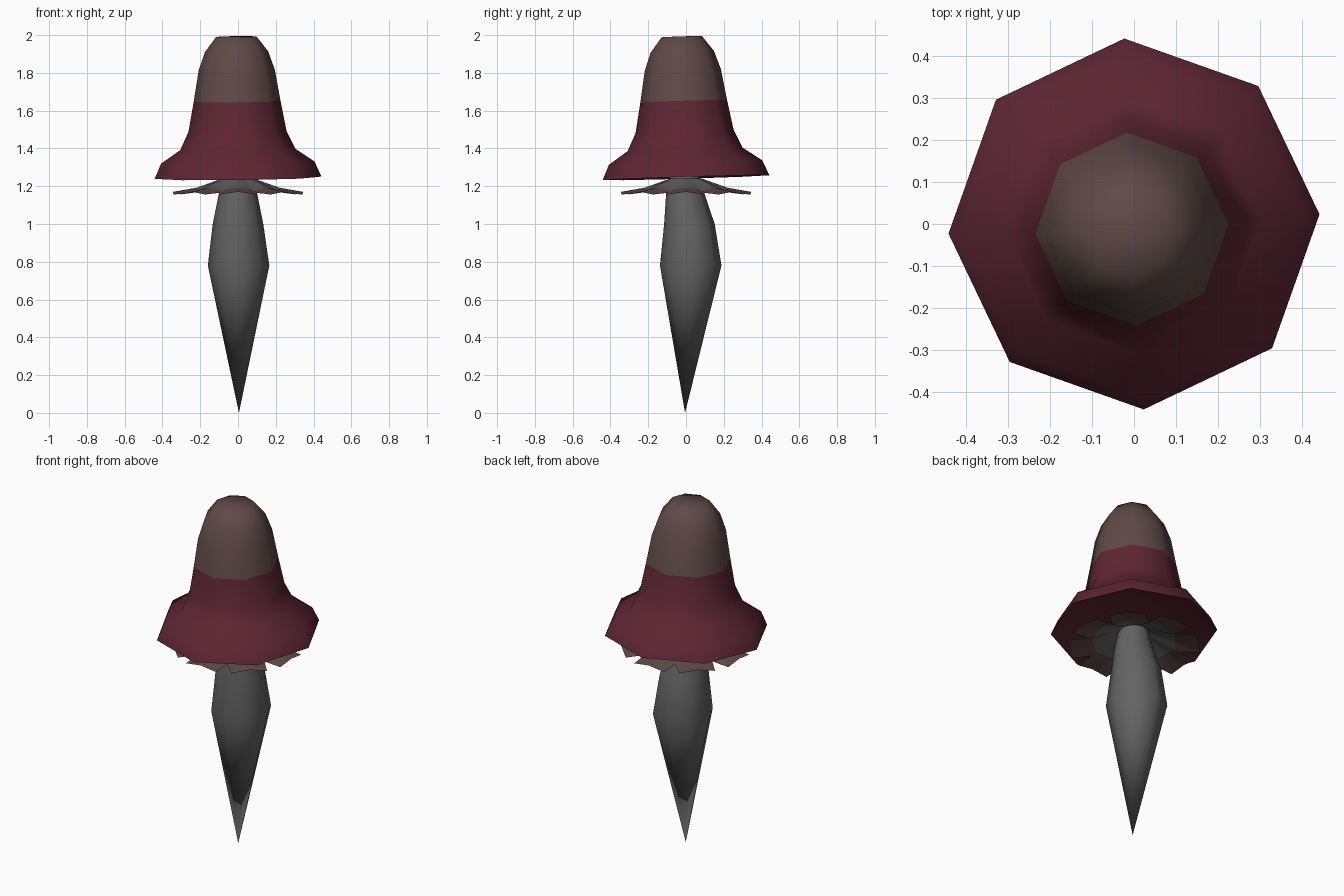
import bpy, bmesh, math
from mathutils import Matrix, Vector

if "Cube" in bpy.data.objects:
    bpy.data.objects.remove(bpy.data.objects["Cube"])

SIDES = 8


def material(name, rgb):
    m = bpy.data.materials.new(name)
    m.diffuse_color = (*rgb, 1)
    m.use_nodes = True
    m.node_tree.nodes["Principled BSDF"].inputs["Base Color"].default_value = m.diffuse_color
    return m


RED = material("dark_red", (0.11, 0.019, 0.033))
BROWN = material("dusty_brown", (0.115, 0.068, 0.063))
GREY = material("stem_grey", (0.125, 0.125, 0.125))


def finish(name, bm, mats, angle=60, recalc=True):
    if recalc:
        bmesh.ops.recalc_face_normals(bm, faces=bm.faces)
    mesh = bpy.data.meshes.new(name)
    bm.to_mesh(mesh)
    bm.free()
    obj = bpy.data.objects.new(name, mesh)
    bpy.context.collection.objects.link(obj)
    for m in mats:
        mesh.materials.append(m)
    bpy.ops.object.select_all(action='DESELECT')
    obj.select_set(True)
    bpy.context.view_layer.objects.active = obj
    bpy.ops.object.shade_smooth_by_angle(angle=math.radians(angle))
    return obj


def lathe(profile, turn=0.0):
    """Rings of (radius, z, x offset, y offset); radius 0 makes a point."""
    bm = bmesh.new()
    rings = []
    for r, z, ox, oy in profile:
        n = SIDES if r > 0 else 1
        rings.append([bm.verts.new((ox + r * math.cos(turn + math.tau * i / SIDES),
                                    oy + r * math.sin(turn + math.tau * i / SIDES), z))
                      for i in range(n)])
    for a, b in zip(rings, rings[1:]):
        for i in range(SIDES):
            j = (i + 1) % SIDES
            quad = [a[i % len(a)], a[j % len(a)], b[j % len(b)], b[i % len(b)]]
            bm.faces.new(list(dict.fromkeys(quad)))
    return bm


# Cap: tilted bell with a red skirted brim and a brown crown
cap_profile = [(0, 1.31), (0.2, 1.30), (0.40, 1.262), (0.442, 1.245), (0.407, 1.325),
               (0.305, 1.395), (0.26, 1.49), (0.23, 1.65), (0.202, 1.815),
               (0.168, 1.912), (0.107, 1.992), (0, 1.994)]
bm = lathe([(r, z, 0, 0) for r, z in cap_profile], math.radians(3))
for f in bm.faces:
    f.material_index = 1 if f.calc_center_median().z > 1.65 else 0
pivot = Vector((0, 0, 1.246))
tilt = (Matrix.Translation(pivot) @ Matrix.Rotation(0.03, 4, 'X')
        @ Matrix.Rotation(-0.012, 4, 'Y') @ Matrix.Translation(-pivot))
bmesh.ops.transform(bm, matrix=tilt, verts=bm.verts)
finish("cap", bm, [RED, BROWN])

# Stem: tapered to a point at the foot, thickest below the middle
stem_profile = [(0, 0, 0.005, -0.005), (0.163, 0.78, 0.003, 0.025),
                (0.134, 1.0, 0, 0.018), (0.1, 1.17, 0, -0.005),
                (0.08, 1.25, 0, -0.005), (0.075, 1.32, 0, -0.005)]
finish("stem", lathe(stem_profile, math.radians(3)), [GREY])

# Ring under the cap: grey cone with eight brown, creased petals
bm = bmesh.new()
STEPS = 4 * SIDES


def ring(spec):
    """Four repeating (radius, z) points: tip, shoulder, notch, shoulder."""
    return [bm.verts.new((spec[i % 4][0] * math.cos(a), spec[i % 4][0] * math.sin(a),
                          spec[i % 4][1]))
            for i in range(STEPS)
            for a in [math.tau * (i + (0.4, 0.0, -0.4)[i % 4 - 1] * (i % 2)) / STEPS]]


inner = ring([(0.08, 1.242)] * 4)
middle = ring([(0.22, 1.192), (0.22, 1.185), (0.22, 1.176), (0.22, 1.185)])
outer = ring([(0.345, 1.17), (0.355, 1.156), (0.26, 1.165), (0.355, 1.156)])
for a, b, mat in ((inner, middle, 0), (middle, outer, 1)):
    for i in range(STEPS):
        j = (i + 1) % STEPS
        f = bm.faces.new((a[i], b[i], b[j], a[j]))
        f.material_index = mat
finish("petal_ring", bm, [GREY, BROWN], recalc=False)
